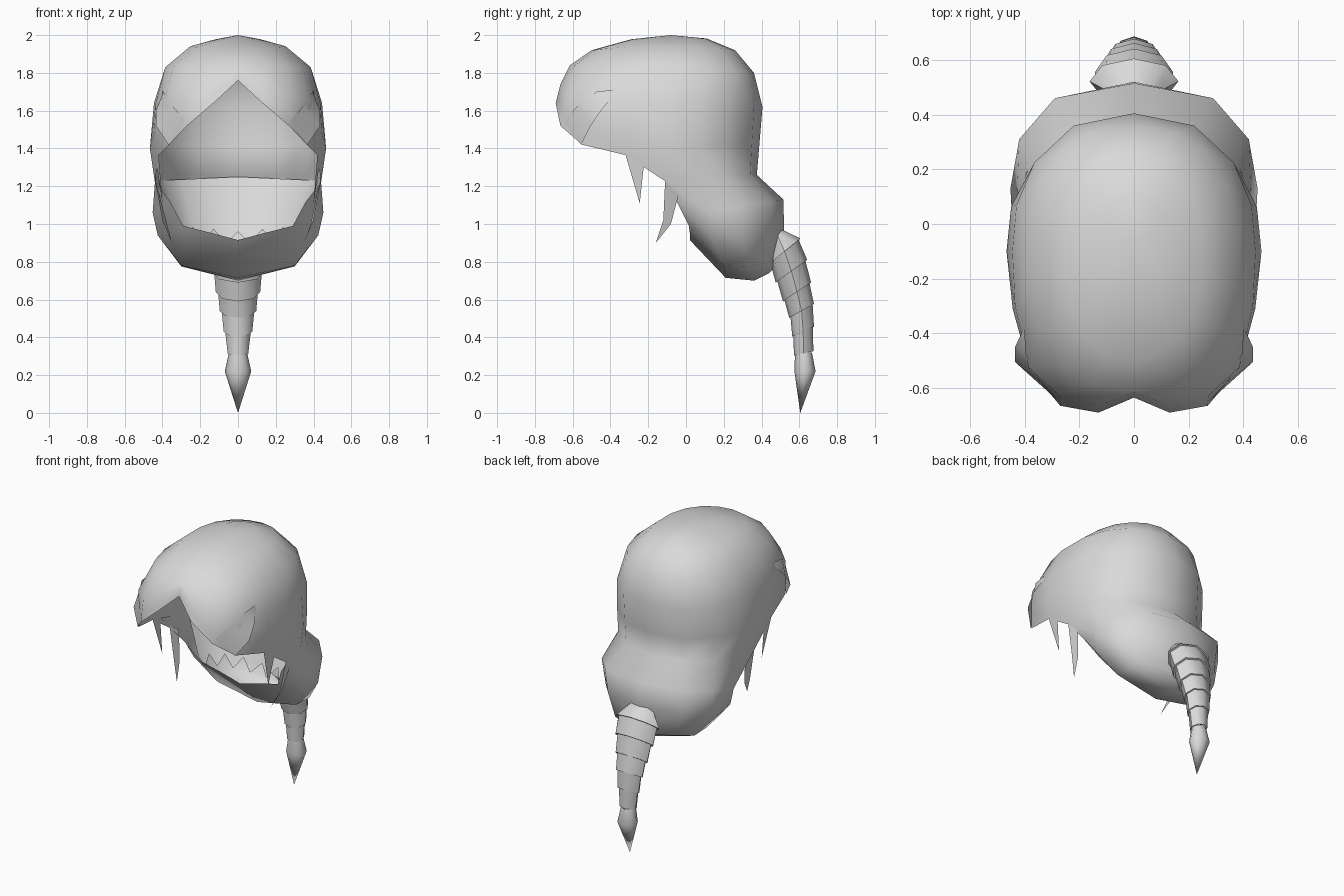
import bpy, bmesh, math
from mathutils import Vector

if "Cube" in bpy.data.objects:
    bpy.data.objects.remove(bpy.data.objects["Cube"])

hair = bpy.data.materials.new("hair_grey")
hair.diffuse_color = (0.7, 0.7, 0.7, 1)
hair.use_nodes = True
hair.node_tree.nodes["Principled BSDF"].inputs["Base Color"].default_value = hair.diffuse_color


def finish(name, bm, mirror=True, angle=60):
    """Turn a bmesh into a smooth-shaded object, mirrored across x = 0."""
    bmesh.ops.remove_doubles(bm, verts=bm.verts[:], dist=0.0005)
    bmesh.ops.recalc_face_normals(bm, faces=bm.faces[:])
    me = bpy.data.meshes.new(name)
    bm.to_mesh(me)
    bm.free()
    me.materials.append(hair)
    ob = bpy.data.objects.new(name, me)
    bpy.context.collection.objects.link(ob)
    bpy.ops.object.select_all(action='DESELECT')
    ob.select_set(True)
    bpy.context.view_layer.objects.active = ob
    bpy.ops.object.shade_smooth_by_angle(angle=math.radians(angle))
    if mirror:
        ob.modifiers.new("mirror", 'MIRROR').merge_threshold = 0.002
    return ob


def skin(bm, rows, closed=False):
    """Bridge consecutive rows of points with faces."""
    grid = [[bm.verts.new(p) for p in row] for row in rows]
    for a, b in zip(grid, grid[1:]):
        n = len(a)
        for i in range(n if closed else n - 1):
            k = (i + 1) % n
            bm.faces.new((a[i], a[k], b[k], b[i]))
    return grid


def half_ring(w, front, back, zf, zm, zb, p=0.9, n=10):
    """Front-to-back half loop of a rounded section; heights at front, side, back."""
    pts = []
    for i in range(n):
        t = math.pi * i / (n - 1)
        c, s = math.cos(t), math.sin(t)
        y = (front + back) / 2 - (back - front) / 2 * math.copysign(abs(c) ** p, c)
        z = zm + ((zf if c > 0 else zb) - zm) * c * c
        pts.append((w * max(s, 0) ** p if 0 < i < n - 1 else 0, y, z))
    return pts


# head shell: crown, rounded rings, then the fringe / nape edge
crown = [(0, -.08, 2.0)] * 10
top1 = half_ring(.12, -.29, .11, 1.978, 1.978, 1.982)
top2 = half_ring(.255, -.50, .26, 1.92, 1.942, 1.92, .93)
top3 = half_ring(.39, -.615, .36, 1.84, 1.83, 1.80, .87)
middle = [(0, -.62, 1.81), (.13, -.665, 1.74), (.272, -.63, 1.68), (.385, -.525, 1.66),
          (.435, -.30, 1.64), (.445, -.10, 1.64), (.43, .07, 1.64), (.365, .225, 1.62),
          (.22, .36, 1.62), (0, .405, 1.62)]
edge = [(0, -.635, 1.76), (.13, -.69, 1.64), (.27, -.665, 1.52), (.365, -.55, 1.42),
        (.42, -.32, 1.365), (.44, -.10, 1.22), (.43, .06, 1.25), (.365, .21, 1.26),
        (.215, .34, 1.26), (0, .375, 1.26)]
# fullest ring around the cheeks
widen = [1, 1, 1, 1.01, 1.04, 1.055, 1.045, 1.01, 1, 1]
cheek = []
for a, b, k in zip(middle, edge, widen):
    p = Vector(a).lerp(Vector(b), .57)
    cheek.append((p.x * k, p.y, p.z))
bm = bmesh.new()
skin(bm, [crown, top1, top2, top3, middle, cheek, edge])

# gathered lower bulge, closed underneath and open at the face
upper = [(.36, -.05, 1.12), (.452, .13, 1.06), (.42, .31, 1.10), (.29, .46, 1.12), (0, .515, 1.13)]
lower = [(.29, .015, .99), (.425, .13, .94), (.395, .30, .92), (.28, .44, .95), (0, .52, .97)]
under = [(.15, .02, .955), (.30, .20, .78), (.30, .34, .775), (.24, .42, .79), (0, .49, .84)]
keel = [(0, .02, .915), (0, .21, .715), (0, .36, .70), (0, .44, .74), (0, .46, .76)]
skin(bm, [edge[5:], upper, lower, under, keel])
finish("hair_shell", bm, angle=75)

# inner layer falling from the nape into the bulge, with pointed ends
bm = bmesh.new()


def arc(t, w, y, d, z, rise):
    a = t * math.pi / 2
    return (w * math.sin(a), y + d * math.cos(a), z + rise * math.sin(a))


def gap(t):
    return arc(t, .34, .06, .20, .96, .03)


N = 4
skin(bm, [[arc(i / N, .425, .08, .285, 1.25, -.02) for i in range(N + 1)],
          [gap(i / N) for i in range(N + 1)]])
for i in range(N):
    ends = [gap(i / N), arc((i + .5) / N, .31, .05, .17, .89, .03), gap((i + 1) / N)]
    bm.faces.new([bm.verts.new(p) for p in ends])
finish("nape_layer", bm)

# pointed locks hanging beside the face
bm = bmesh.new()
locks = [[(.42, -.32, 1.365), (.40, -.245, 1.11), (.435, -.22, 1.34)],
         [(.43, -.22, 1.34), (.44, -.10, 1.215), (.445, -.10, 1.30)],
         [(.44, -.11, 1.24), (.40, -.12, 1.02), (.35, -.16, .90), (.385, -.08, 1.0), (.425, -.03, 1.19)]]
for pts in locks:
    bm.faces.new([bm.verts.new(p) for p in pts])
finish("side_locks", bm)

# swept strand lying over each temple, its upper edge resting on the shell
bm = bmesh.new()
skin(bm, [[(.272, -.652, 1.54), (.342, -.578, 1.62), (.395, -.475, 1.70), (.40, -.39, 1.71)],
          [(.368, -.555, 1.42), (.435, -.505, 1.52), (.435, -.45, 1.60), (.405, -.385, 1.68)]])
finish("temple_strand", bm, angle=60)


# tail: overlapping sleeves along a curve (y, z, half width x, half depth)
path = [(.48, .95, .09, .03), (.522, .855, .155, .085), (.558, .75, .135, .083), (.588, .64, .112, .073),
        (.612, .54, .092, .063), (.62, .43, .072, .055), (.623, .315, .052, .049)]


def tail_ring(i, scale):
    y, z, w, d = path[i]
    a, b = path[max(i - 1, 0)], path[min(i + 1, len(path) - 1)]
    t = Vector((0, b[0] - a[0], b[1] - a[1])).normalized()
    side = Vector((0, -t.z, t.y + (.4 if i < 6 else .2)))
    return [Vector((0, y, z)) + Vector((w * scale * math.cos(k * math.pi / 4), 0, 0))
            + side * d * scale * math.sin(k * math.pi / 4) for k in range(8)]


bm = bmesh.new()
for i in range(len(path) - 1):
    grid = skin(bm, [tail_ring(i, .94), tail_ring(i + 1, 1.05), tail_ring(i + 1, .92)], closed=True)
    if i == 0:
        bm.faces.new(grid[0])
finish("tail_sleeves", bm, mirror=False, angle=50)

# pointed tuft at the end of the tail
bm = bmesh.new()
tuft = [(.622, .32, .048, .045), (.63, .22, .07, .056), (.605, 0, .0001, .0001)]
skin(bm, [[(w * math.cos(k * math.pi / 4), y + d * math.sin(k * math.pi / 4), z) for k in range(8)]
          for y, z, w, d in tuft], closed=True)
finish("tail_tuft", bm, mirror=False, angle=60)
